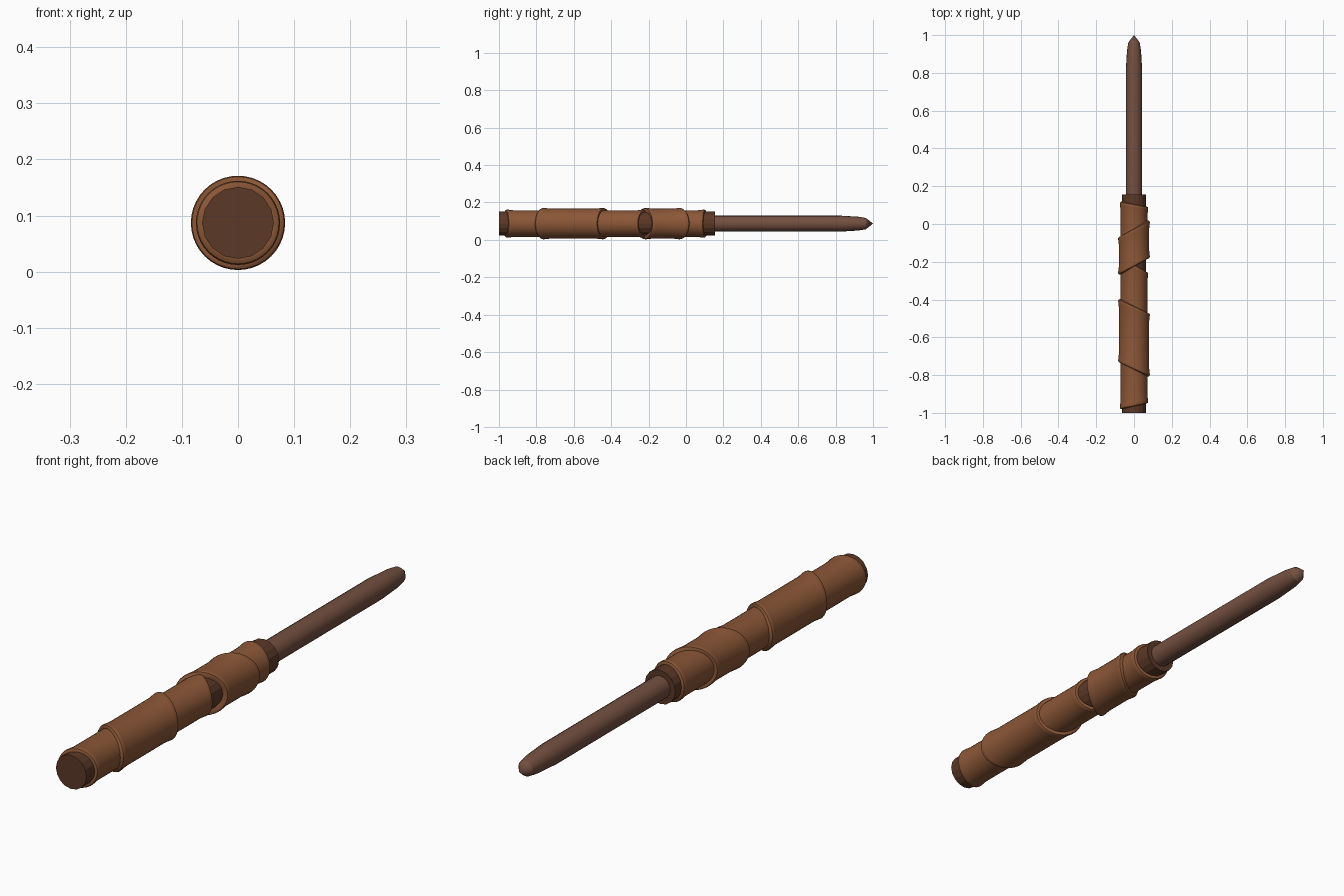
import bpy, bmesh, math

cube = bpy.data.objects.get("Cube")
if cube:
    bpy.data.objects.remove(cube, do_unlink=True)

AXIS_Z = 0.087


def material(name, rgb):
    m = bpy.data.materials.new(name)
    m.use_nodes = True
    m.diffuse_color = (*rgb, 1)
    m.node_tree.nodes["Principled BSDF"].inputs["Base Color"].default_value = (*rgb, 1)
    return m


leather = material("brown leather", (0.26, 0.095, 0.038))
dark_wood = material("dark wood", (0.105, 0.04, 0.02))
rod_wood = material("dusty brown wood", (0.175, 0.08, 0.052))


def lathe(name, profile, sides, mat, closed=False, smooth=None):
    """Turn (y, radius, slant) points about the long axis; slant tilts a ring sideways."""
    bm = bmesh.new()
    rings = []
    for y, r, slant in profile:
        if r == 0:
            rings.append([bm.verts.new((0, y, AXIS_Z))] * sides)
            continue
        angles = [2 * math.pi * i / sides for i in range(sides)]
        rings.append([bm.verts.new((r * math.cos(a), y + slant * math.cos(a),
                                    AXIS_Z + r * math.sin(a))) for a in angles])
    pairs = list(zip(rings, rings[1:]))
    if closed:
        pairs.append((rings[-1], rings[0]))
    for a, b in pairs:
        for i in range(sides):
            j = (i + 1) % sides
            corners = list(dict.fromkeys((a[i], a[j], b[j], b[i])))
            bm.faces.new(corners)
    bmesh.ops.recalc_face_normals(bm, faces=bm.faces)
    mesh = bpy.data.meshes.new(name)
    bm.to_mesh(mesh)
    bm.free()
    mesh.materials.append(mat)
    obj = bpy.data.objects.new(name, mesh)
    bpy.context.collection.objects.link(obj)
    if smooth:
        bpy.ops.object.select_all(action='DESELECT')
        obj.select_set(True)
        bpy.context.view_layer.objects.active = obj
        bpy.ops.object.shade_smooth_by_angle(angle=math.radians(smooth))
    return obj


def wrap(name, front, front_slant, back, back_slant, radius):
    """Leather sleeve with slanted, rounded and slightly flared ends."""
    inner, lip = 0.062, radius + 0.004

    def end(y, slant, inward):
        return [(y, inner, slant), (y, radius - 0.003, slant),
                (y + inward * 0.003, radius + 0.002, slant),
                (y + inward * 0.009, lip, slant),
                (y + inward * 0.02, lip - 0.001, slant),
                (y + inward * 0.045, radius, slant)]

    profile = end(front, front_slant, 1) + end(back, back_slant, -1)[::-1]
    lathe(name, profile, 40, leather, closed=True, smooth=40)


# Faceted grip core
lathe("grip_core", [(-1, 0, 0), (-1, 0.064, 0), (0.155, 0.064, 0), (0.155, 0, 0)],
      16, dark_wood)

# Tapered rod with a pointed tip
lathe("rod", [(0.14, 0, 0), (0.14, 0.043, 0), (0.82, 0.043, 0), (0.92, 0.037, 0),
              (0.962, 0.03, 0), (1, 0, 0)], 16, rod_wood, smooth=25)

# Narrow wraps, overlapped by the wide ones
wrap("pommel_wrap", -0.965, 0.015, -0.68, -0.035, 0.071)
wrap("middle_wrap", -0.54, -0.04, -0.215, -0.04, 0.071)
wrap("collar_wrap", -0.12, 0.04, 0.105, -0.013, 0.071)

# Wide wraps
wrap("lower_wide_wrap", -0.77, -0.037, -0.435, -0.037, 0.080)
wrap("upper_wide_wrap", -0.225, 0.043, -0.025, 0.043, 0.080)
